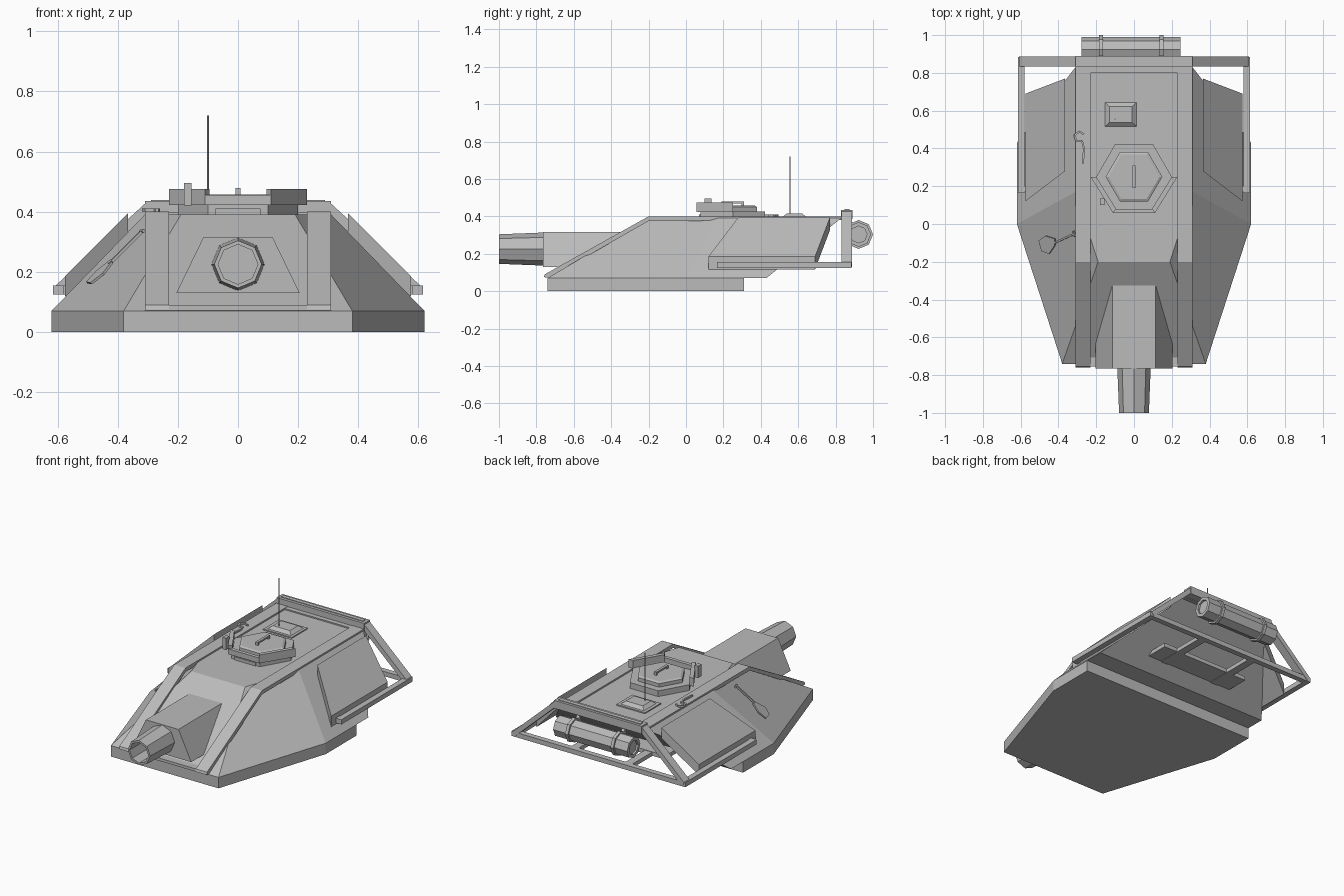
import bpy, bmesh, math
from mathutils import Vector

cube = bpy.data.objects.get("Cube")
if cube:
    bpy.data.objects.remove(cube, do_unlink=True)

grey = bpy.data.materials.new("plain grey")
grey.use_nodes = True
grey.diffuse_color = (0.5, 0.5, 0.5, 1)
grey.node_tree.nodes["Principled BSDF"].inputs["Base Color"].default_value = (0.5, 0.5, 0.5, 1)


def loft(name, rings):
    """Skin a list of equal-length point rings and cap both ends."""
    bm = bmesh.new()
    loops = [[bm.verts.new(p) for p in ring] for ring in rings]
    for a, b in zip(loops, loops[1:]):
        for i in range(len(a)):
            j = (i + 1) % len(a)
            bm.faces.new((a[i], a[j], b[j], b[i]))
    bm.faces.new(loops[0])
    bm.faces.new(loops[-1])
    bmesh.ops.recalc_face_normals(bm, faces=bm.faces)
    mesh = bpy.data.meshes.new(name)
    bm.to_mesh(mesh)
    bm.free()
    mesh.materials.append(grey)
    obj = bpy.data.objects.new(name, mesh)
    bpy.context.collection.objects.link(obj)
    return obj


def mirrored(half):
    """Complete a plan outline given its +x half."""
    return half + [(-x, y) for x, y in reversed(half)]


def slab(name, outline, z0, z1):
    return loft(name, [[(x, y, z) for x, y in outline] for z in (z0, z1)])


def box(name, x0, x1, y0, y1, z0, z1):
    return slab(name, [(x0, y0), (x1, y0), (x1, y1), (x0, y1)], z0, z1)


def bar(name, start, end, width, height, up=(0, 0, 1)):
    """Rectangular bar between two points."""
    p, q = Vector(start), Vector(end)
    along = (q - p).normalized()
    side = along.cross(Vector(up)).normalized() * width / 2
    top = side.cross(along).normalized() * height / 2
    return loft(name, [[c + side + top, c - side + top, c - side - top, c + side - top] for c in (p, q)])


def turned(name, centre, axis, profile, sides, phase=0.0):
    """Faceted turned part: profile holds (radius, distance along axis)."""
    rings = []
    for r, d in profile:
        ring = []
        for i in range(sides):
            t = phase + math.tau * i / sides
            u, v = r * math.cos(t), r * math.sin(t)
            offset = {"x": (d, u, v), "y": (u, d, v), "z": (u, v, d)}[axis]
            ring.append(Vector(centre) + Vector(offset))
        rings.append(ring)
    return loft(name, rings)


# Armoured body
slab("base_skirt", mirrored([(0.38, -0.74), (0.62, 0), (0.62, 0.31)]), 0, 0.07)
lower = mirrored([(0.38, -0.74), (0.62, 0), (0.62, 0.43)])
upper = mirrored([(0.19, -0.2), (0.31, 0.17), (0.31, 0.83)])
loft("hull", [[(x, y, 0.07) for x, y in lower], [(x, y, 0.39) for x, y in upper]])

# Frame rails running up the nose and along the roof
rail = [(-0.76, 0.075), (-0.755, 0.09), (-0.2, 0.4), (0.84, 0.4), (0.84, 0.38), (-0.2, 0.375), (-0.73, 0.072)]
for side, s in (("left", 1), ("right", -1)):
    loft(side + "_frame_rail", [[(s * x, y, z) for y, z in rail] for x in (0.23, 0.31)])
box("nose_strip", -0.31, 0.31, -0.755, -0.7, 0.072, 0.09)
box("roof_rear_strip", -0.23, 0.23, 0.8, 0.84, 0.38, 0.398)

# Gun housing and barrel
housing = [(-0.205, 0.13), (0.205, 0.13), (0.115, 0.315), (-0.115, 0.315)]
loft("gun_housing", [[(x, y, z) for x, z in housing] for y in (-0.765, -0.2)])
turned("gun_barrel", (0, 0, 0.225), "y",
       [(0.088, -0.7), (0.088, -0.77), (0.079, -1), (0.066, -1), (0.066, -0.78)], 8)

# Side stowage boxes with sloping lids
for side, s in (("left", 1), ("right", -1)):
    lid = [(0.575, 0.12, 0.185), (0.575, 0.69, 0.185), (0.365, 0.77, 0.395), (0.365, 0.28, 0.395)]
    loft(side + "_stowage_box", [[(s * x, y, z - d) for x, y, z in lid] for d in (0, 0.068)])

# Rear basket frame
box("rear_roof_beam", -0.31, 0.31, 0.83, 0.89, 0.385, 0.435)
box("beam_plate", -0.29, 0.29, 0.848, 0.874, 0.435, 0.439)
box("rear_lower_bar", -0.61, 0.61, 0.85, 0.885, 0.125, 0.155)
box("basket_floor", -0.31, 0.31, 0.45, 0.65, 0.13, 0.155)
for side, s in (("left", 1), ("right", -1)):
    bar(side + "_rear_strut", (s * 0.3, 0.86, 0.415), (s * 0.6, 0.86, 0.14), 0.055, 0.03)
    bar(side + "_basket_rail", (s * 0.597, 0.165, 0.14), (s * 0.597, 0.885, 0.14), 0.036, 0.03)
    box(side + "_rail_bracket", s * 0.55, s * 0.615, 0.17, 0.2, 0.125, 0.155)
    bar(side + "_floor_bar", (s * 0.19, 0.5, 0.14), (s * 0.19, 0.88, 0.14), 0.05, 0.025)

# Rolled stowage drum with straps
drum = (-0.015, 0.923, 0.303)
turned("drum", drum, "x",
       [(0.045, -0.25), (0.045, -0.262), (0.066, -0.262), (0.066, 0.262), (0.045, 0.262), (0.045, 0.25)], 8)
for x in (-0.16, 0.16):
    turned("drum_strap", drum, "x", [(0.077, x - 0.01), (0.077, x + 0.01)], 8)
    bar("drum_hanger", (x - 0.015, 0.86, 0.39), (x - 0.015, 0.9, 0.34), 0.02, 0.02)

# Commander's hatch: six-sided base, lid and raised front guard
hatch = (0, 0.25, 0)
turned("cupola_base", hatch, "z", [(0.2, 0.375), (0.2, 0.427)], 6)
turned("hatch_lid", hatch, "z", [(0.15, 0.42), (0.15, 0.45), (0.135, 0.457)], 6)
box("vision_slit", -0.075, 0.075, 0.07, 0.08, 0.39, 0.41)
outer = [(-0.23, 0.25), (-0.11, 0.057), (0.11, 0.057), (0.23, 0.25)]
inner = [(-0.2, 0.25), (-0.095, 0.08), (0.095, 0.08), (0.2, 0.25)]
for i, top in enumerate((0.475, 0.456, 0.475)):
    slab("hatch_guard", [outer[i], outer[i + 1], inner[i + 1], inner[i]], 0.422, top)
box("hatch_handle", -0.008, 0.008, 0.19, 0.31, 0.468, 0.478)
for y in (0.19, 0.298):
    box("handle_post", -0.008, 0.008, y, y + 0.012, 0.45, 0.47)
box("small_sight", -0.18, -0.155, 0.1, 0.135, 0.42, 0.495)

# Aerial and its stepped mount
box("aerial_plate", -0.172, 0.03, 0.5, 0.66, 0.385, 0.397)
pad = [(1, 1), (-1, 1), (-1, -1), (1, -1)]
loft("aerial_mount", [[(-0.07 + x * w, 0.58 + y * h, z) for x, y in pad]
                      for w, h, z in ((0.085, 0.065, 0.395), (0.06, 0.042, 0.415))])
turned("aerial", (-0.1, 0.555, 0), "z", [(0.003, 0.4), (0.003, 0.72)], 6)

# Spade lying on the right flank
normal = Vector((-0.63, -0.2, 0.65)).normalized()


def flank(x, y):
    """Point just above the sloping right front flank."""
    a, b, c = Vector((-0.38, -0.74, 0.07)), Vector((-0.62, 0, 0.07)), Vector((-0.31, 0.17, 0.39))
    n = (b - a).cross(c - a)
    z = a.z - (n.x * (x - a.x) + n.y * (y - a.y)) / n.z
    return Vector((x, y, z)) + normal * 0.012


bar("spade_handle", flank(-0.42, -0.1), flank(-0.31, -0.05), 0.01, 0.01, normal)
bar("spade_grip", flank(-0.315, -0.035), flank(-0.305, -0.065), 0.01, 0.01, normal)
blade = [(-0.41, -0.11), (-0.41, -0.075), (-0.46, -0.06), (-0.495, -0.085), (-0.48, -0.14), (-0.44, -0.155)]
loft("spade_blade", [[flank(x, y) + normal * d for x, y in blade] for d in (-0.004, 0.004)])

# Hook on the right roof edge
path = [(-0.27, 0.32), (-0.265, 0.4), (-0.275, 0.44), (-0.305, 0.44), (-0.315, 0.47), (-0.29, 0.49), (-0.265, 0.475)]
for p, q in zip(path, path[1:]):
    bar("roof_hook", (*p, 0.405), (*q, 0.405), 0.01, 0.01)
